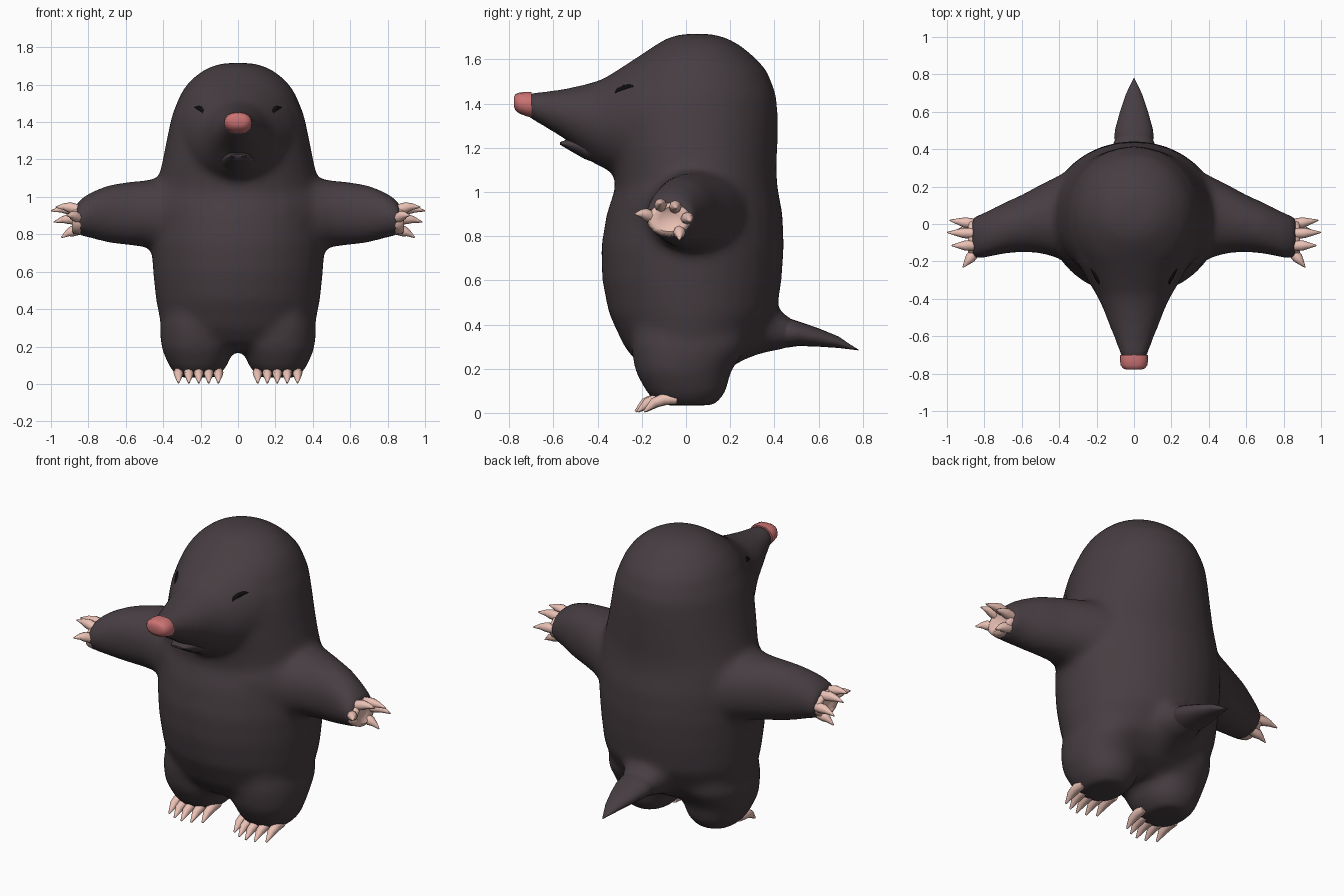
import bpy, bmesh, math
from mathutils import Vector
from mathutils.bvhtree import BVHTree

if "Cube" in bpy.data.objects:
    bpy.data.objects.remove(bpy.data.objects["Cube"])


def material(name, rgb):
    m = bpy.data.materials.new(name)
    m.diffuse_color = (*rgb, 1)
    m.use_nodes = True
    m.node_tree.nodes["Principled BSDF"].inputs["Base Color"].default_value = m.diffuse_color
    return m


FUR = material("fur", (0.062, 0.047, 0.054))
PINK = material("nose_pink", (0.60, 0.17, 0.17))
SKIN = material("claw_skin", (0.82, 0.53, 0.46))
BLACK = material("eye_black", (0.005, 0.004, 0.004))


def skin(bm, rings):
    """Bridge rings of equal size and cap both ends."""
    rings = [[bm.verts.new(p) for p in r] for r in rings]
    n = len(rings[0])
    for a, b in zip(rings, rings[1:]):
        for i in range(n):
            j = (i + 1) % n
            bm.faces.new((a[i], a[j], b[j], b[i]))
    bm.faces.new(rings[0][::-1])
    bm.faces.new(rings[-1])


def loft(bm, axis, stations, side=1, n=24, power=2.0):
    """Superellipse sections: (position, min/max of the other two axes)."""
    u, v = [i for i in range(3) if i != axis]
    rings = []
    for t, a0, a1, b0, b1 in stations:
        ring = []
        for k in range(n):
            c, s = math.cos(math.tau * k / n), math.sin(math.tau * k / n)
            p = Vector((0, 0, 0))
            p[axis] = t
            p[u] = (a0 + a1) / 2 + (a1 - a0) / 2 * math.copysign(abs(c) ** (2 / power), c)
            p[v] = (b0 + b1) / 2 + (b1 - b0) / 2 * math.copysign(abs(s) ** (2 / power), s)
            p.x *= side
            ring.append(p)
        rings.append(ring)
    skin(bm, rings)


def loft_y(bm, stations, n=24):
    """Centred sections along y: (y, half width, low z, high z)."""
    loft(bm, 1, [(y, -w, w, lo, hi) for y, w, lo, hi in stations], n=n)


def tube(bm, points, radii, n=8):
    """Round tube with a radius per point."""
    pts = [Vector(p) for p in points]
    rings = []
    for i, (p, r) in enumerate(zip(pts, radii)):
        d = pts[min(i + 1, len(pts) - 1)] - pts[max(i - 1, 0)]
        q = d.to_track_quat('Z', 'Y')
        rings.append([p + q @ Vector((r * math.cos(math.tau * k / n),
                                      r * math.sin(math.tau * k / n), 0)) for k in range(n)])
    skin(bm, rings)


def finish(bm, name, mat, remesh=0):
    bmesh.ops.recalc_face_normals(bm, faces=bm.faces)
    me = bpy.data.meshes.new(name)
    bm.to_mesh(me)
    bm.free()
    ob = bpy.data.objects.new(name, me)
    bpy.context.collection.objects.link(ob)
    bpy.ops.object.select_all(action='DESELECT')
    ob.select_set(True)
    bpy.context.view_layer.objects.active = ob
    me.materials.append(mat)
    if remesh:
        m = ob.modifiers.new("merge", 'REMESH')
        m.mode, m.voxel_size, m.use_smooth_shade = 'VOXEL', remesh, True
        s = ob.modifiers.new("soften", 'SMOOTH')
        s.factor, s.iterations = 0.5, 20
        for mod in ("merge", "soften"):
            bpy.ops.object.modifier_apply(modifier=mod)
        if not ob.data.materials:
            ob.data.materials.append(mat)
    bpy.ops.object.shade_smooth_by_angle(angle=math.radians(60))
    return ob


# Torso and head: z, half width, front y, back y
torso = [(.17, .20, -.12, .12), (.22, .34, -.215, .23), (.30, .41, -.28, .325),
         (.45, .44, -.35, .41), (.60, .455, -.38, .433), (.75, .465, -.385, .444),
         (.90, .46, -.36, .438), (1.02, .445, -.32, .415), (1.10, .425, -.33, .41),
         (1.20, .403, -.35, .414), (1.34, .375, -.36, .416), (1.44, .353, -.34, .41),
         (1.55, .308, -.285, .367), (1.61, .268, -.22, .312), (1.665, .205, -.14, .245),
         (1.70, .14, -.08, .18), (1.716, .07, -.01, .11)]
bm = bmesh.new()
loft(bm, 2, [(z, -w, w, f, b) for z, w, f, b in torso], n=32)

# Snout
loft_y(bm, [(-.725, .066, 1.342, 1.45), (-.60, .11, 1.270, 1.46), (-.52, .142, 1.218, 1.474),
            (-.45, .168, 1.165, 1.49), (-.38, .202, 1.115, 1.51), (-.30, .25, 1.07, 1.56),
            (-.20, .305, 1.04, 1.625), (0, .34, 1.03, 1.68)])

# Throat under the snout
loft_y(bm, [(-.50, .06, 1.172, 1.26), (-.43, .10, 1.135, 1.28), (-.35, .15, 1.095, 1.32),
            (-.25, .20, 1.04, 1.32)])

# Broad root that blends the tail into the back
loft_y(bm, [(.20, .23, .215, .68), (.34, .16, .268, .57), (.42, .118, .283, .468),
            (.49, .098, .303, .416), (.55, .06, .32, .38)])

# Arms and legs
arm = [(.24, -.30, .33, .63, 1.16), (.33, -.24, .295, .67, 1.13), (.40, -.185, .262, .70, 1.105),
       (.50, -.157, .212, .733, 1.088), (.60, -.15, .157, .742, 1.08), (.70, -.16, .112, .755, 1.062),
       (.80, -.182, .062, .782, 1.02), (.868, -.187, .036, .797, .967)]
leg = [(.034, .11, .32, -.12, .13), (.09, .06, .367, -.178, .18), (.19, .022, .41, -.232, .205),
       (.30, .02, .42, -.25, .28), (.42, .08, .39, -.24, .27)]
for s in (1, -1):
    loft(bm, 0, arm, s, power=2.1)
    loft(bm, 2, leg, s, power=2.2)
body = finish(bm, "body", FUR, remesh=0.018)

# Tail
bm = bmesh.new()
loft_y(bm, [(.42, .09, .30, .43), (.46, .106, .296, .430), (.51, .10, .303, .414),
            (.60, .075, .300, .383), (.69, .045, .294, .346), (.74, .022, .288, .312),
            (.78, .002, .283, .287)], n=20)
finish(bm, "tail", FUR)

# Lower lip
bm = bmesh.new()
loft_y(bm, [(-.57, .04, 1.214, 1.226), (-.53, .062, 1.190, 1.24), (-.46, .09, 1.150, 1.25),
            (-.38, .09, 1.12, 1.25)], n=20)
finish(bm, "lower_lip", FUR)

# Nose: two overlapping lobes
bm = bmesh.new()
for s in (1, -1):
    loft(bm, 1, [(-.70, -.055, .075, 1.338, 1.452), (-.72, -.055, .076, 1.342, 1.453),
                 (-.755, -.05, .072, 1.355, 1.45), (-.772, -.04, .058, 1.37, 1.442),
                 (-.779, -.02, .04, 1.385, 1.43)], s, n=16, power=2.1)
finish(bm, "nose", PINK)

# Eyes: closed-lid slits laid on the head surface
src = bmesh.new()
src.from_mesh(body.data)
tree = BVHTree.FromBMesh(src)
slit = [(-.325, 1.444), (-.305, 1.460), (-.28, 1.471), (-.255, 1.477), (-.23, 1.477)]
for s, label in ((1, "left"), (-1, "right")):
    pts = []
    for y, z in slit:
        hit = tree.ray_cast(Vector((s * 1.0, y, z)), Vector((-s, 0, 0)))[0]
        pts.append((hit if hit else Vector((s * .2, y, z))) - Vector((s * .005, 0, 0)))
    bm = bmesh.new()
    tube(bm, pts, (.003, .011, .013, .010, .003))
    finish(bm, label + "_eye", BLACK)
src.free()

# Hands and feet
palm = [(.80, -.15, 0, .815, .93), (.845, -.178, .026, .798, .955), (.88, -.17, .02, .802, .948),
        (.888, -.15, 0, .82, .93), (.872, -.12, -.03, .84, .91)]
fingers = [((.85, -.15, .885), (.915, -.232, .90)), ((.85, -.115, .93), (.975, -.115, .945)),
           ((.85, -.05, .928), (1.0, -.045, .925)), ((.85, .0, .88), (.985, .02, .865)),
           ((.85, -.03, .825), (.945, -.03, .782))]
toes = [(.105, -.185), (.157, -.215), (.21, -.23), (.263, -.22), (.318, -.19)]
for s, label in ((1, "left"), (-1, "right")):
    bm = bmesh.new()
    loft(bm, 0, palm, s, n=16)
    for a, b in fingers:
        a, b = Vector(a), Vector(b)
        a.x, b.x = a.x * s, b.x * s
        lift = Vector((0, 0, .008))
        tube(bm, (a, a.lerp(b, .4) + lift, a.lerp(b, .65) + lift, b), (.028, .028, .018, .003))
    finish(bm, label + "_hand", SKIN)

    bm = bmesh.new()
    for x, tip in toes:
        tube(bm, ((s * x, tip + .15, .062), (s * x, tip + .09, .062),
                  (s * x, tip + .045, .045), (s * x, tip, .006)), (.022, .027, .023, .005))
    finish(bm, label + "_foot_claws", SKIN)
